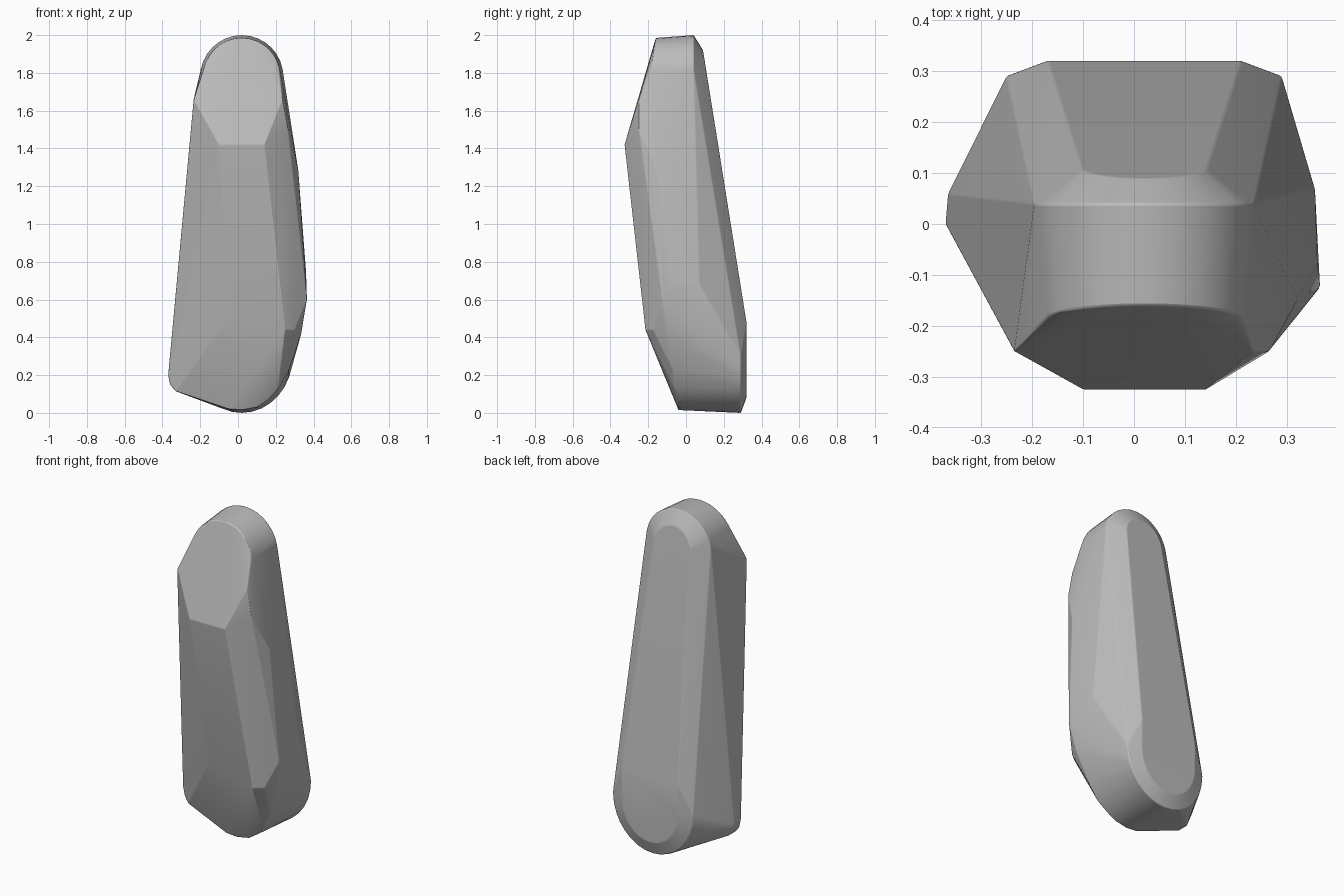
import bpy
import bmesh
from math import sin, cos, pi, radians

cube = bpy.data.objects.get("Cube")
if cube:
    bpy.data.objects.remove(cube, do_unlink=True)

STEPS = 16


def arch(cz, rx, rz, y_end, y_peak, cx=0.02):
    """Half ellipse in x and z; y blends from its ends to its peak."""
    pts = []
    for i in range(STEPS + 1):
        a = pi * i / STEPS
        pts.append((cx + rx * cos(a), y_end + (y_peak - y_end) * sin(a), cz + rz * sin(a)))
    return pts


# Rounded rims at the top and bottom of the stone
points = arch(1.78, 0.22, 0.22, 0.04, 0.04)           # top rim, back
points += arch(1.78, 0.205, 0.205, -0.19, -0.16)      # top rim, front
points += arch(1.78, 0.125, 0.14, 0.112, 0.09)        # top of back face
points += arch(0.30, 0.27, -0.30, 0.29, 0.29)         # bottom rim, back
points += arch(0.30, 0.19, -0.22, 0.32, 0.32)         # bottom of back face

# Corners of the chiselled facets
points += [
    # back face, lower bend
    (-0.17, 0.32, 0.48), (0.21, 0.32, 0.48),
    # brow and shoulders
    (-0.10, -0.325, 1.42), (0.14, -0.325, 1.42),
    (-0.235, -0.25, 1.66), (0.235, -0.25, 1.66),
    (0.265, -0.25, 1.50), (0.32, -0.15, 1.28),
    # front face, lower edge
    (-0.04, -0.22, 0.52), (0.25, -0.215, 0.44), (0.30, -0.175, 0.44),
    # left bulge
    (0.365, -0.125, 0.60), (0.36, -0.08, 0.75), (0.355, 0.07, 0.68),
    (0.335, -0.10, 0.42),
    # right foot
    (-0.37, 0.0, 0.20), (-0.365, 0.06, 0.20),
    (-0.36, 0.0, 0.15), (-0.33, -0.01, 0.115), (-0.33, 0.06, 0.115),
    # rounded toe
    (-0.05, -0.04, 0.02), (0.02, -0.04, 0.015), (0.10, -0.04, 0.03),
    (0.16, -0.045, 0.07), (0.21, -0.06, 0.125), (0.27, -0.07, 0.23),
]

# Wrap the facets into one solid
bm = bmesh.new()
for p in points:
    bm.verts.new(p)
hull = bmesh.ops.convex_hull(bm, input=bm.verts)
loose = {v for v in hull["geom_interior"] + hull["geom_unused"]
         if isinstance(v, bmesh.types.BMVert)}
bmesh.ops.delete(bm, geom=list(loose), context='VERTS')
bmesh.ops.dissolve_limit(bm, angle_limit=radians(1.5), verts=bm.verts, edges=bm.edges)
bmesh.ops.recalc_face_normals(bm, faces=bm.faces)

mesh = bpy.data.meshes.new("standing_stone")
bm.to_mesh(mesh)
bm.free()
stone = bpy.data.objects.new("standing_stone", mesh)
bpy.context.collection.objects.link(stone)

# Plain grey stone
grey = bpy.data.materials.new("stone_grey")
grey.use_nodes = True
colour = (0.5, 0.5, 0.5, 1.0)
grey.diffuse_color = colour
grey.node_tree.nodes["Principled BSDF"].inputs["Base Color"].default_value = colour
mesh.materials.append(grey)

# Softly worn edges, smooth shading
bpy.ops.object.select_all(action='DESELECT')
stone.select_set(True)
bpy.context.view_layer.objects.active = stone
bpy.ops.object.shade_smooth_by_angle(angle=radians(40))
worn = stone.modifiers.new("worn_edges", 'BEVEL')
worn.width = 0.012
worn.segments = 2
worn.limit_method = 'ANGLE'
worn.angle_limit = radians(14)
normals = stone.modifiers.new("even_normals", 'WEIGHTED_NORMAL')
normals.keep_sharp = True
